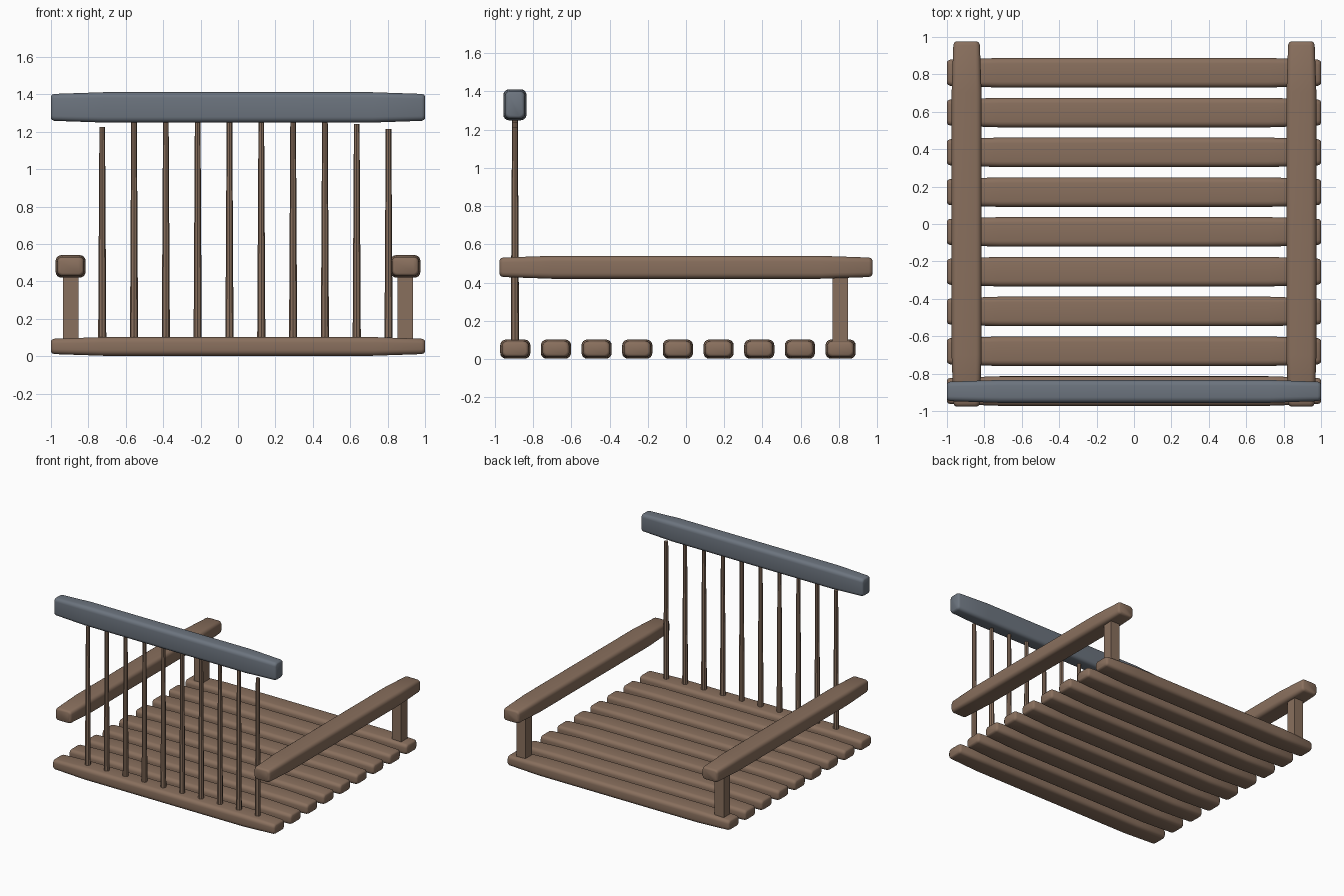
import bpy, bmesh, math
from mathutils import Matrix, Vector

cube = bpy.data.objects.get("Cube")
if cube:
    bpy.data.objects.remove(cube, do_unlink=True)


def material(name, rgb):
    m = bpy.data.materials.new(name)
    m.use_nodes = True
    m.diffuse_color = (*rgb, 1)
    m.node_tree.nodes["Principled BSDF"].inputs["Base Color"].default_value = (*rgb, 1)
    return m


BROWN = material("brown wood", (0.25, 0.16, 0.11))
GREY = material("blue grey paint", (0.15, 0.175, 0.21))


def finish(name, bm, mat, loc, turn=0):
    bmesh.ops.recalc_face_normals(bm, faces=bm.faces)
    bm.transform(Matrix.Translation(loc) @ Matrix.Rotation(turn, 4, 'Z'))
    mesh = bpy.data.meshes.new(name)
    bm.to_mesh(mesh)
    bm.free()
    mesh.materials.append(mat)
    ob = bpy.data.objects.new(name, mesh)
    bpy.context.collection.objects.link(ob)
    bpy.ops.object.select_all(action='DESELECT')
    bpy.context.view_layer.objects.active = ob
    ob.select_set(True)
    bpy.ops.object.shade_smooth_by_angle(angle=math.radians(40))
    return ob


def ring(bm, x, w, h, r):
    """Rounded rectangle across the x axis."""
    verts = []
    for corner, (sy, sz) in enumerate([(1, 1), (-1, 1), (-1, -1), (1, -1)]):
        for step in range(5):
            a = math.pi / 2 * (corner + step / 4)
            verts.append(bm.verts.new((x, sy * (w / 2 - r) + r * math.cos(a),
                                       sz * (h / 2 - r) + r * math.sin(a))))
    return verts


def beam(name, length, w, h, mat, loc, turn=0):
    """Soft-edged timber along x, tapering slightly to its ends."""
    bm = bmesh.new()
    half = length / 2
    ends = [(half, 0.022), (half - 0.005, 0.014), (half - 0.018, 0.009), (half * 0.72, 0)]
    stations = [(-x, i) for x, i in ends] + ends[::-1]
    rings = [ring(bm, x, w - 2 * i, h - 2 * i, 0.03 - i / 2) for x, i in stations]
    for a, b in zip(rings, rings[1:]):
        for k in range(len(a)):
            n = (k + 1) % len(a)
            bm.faces.new((a[k], a[n], b[n], b[k]))
    bm.faces.new(rings[0])
    bm.faces.new(rings[-1])
    return finish(name, bm, mat, Vector(loc), turn)


# Floor slats
for i in range(9):
    beam(f"floor_slat_{i + 1}", 2, 0.158, 0.1, BROWN, (0, -0.893 + i * 0.2127, 0.052))

# Arm rails and their posts
for side, s in (("left", 1), ("right", -1)):
    beam(f"{side}_arm_rail", 1.95, 0.16, 0.12, BROWN, (s * 0.895, 0, 0.48), math.pi / 2)
    bm = bmesh.new()
    bmesh.ops.create_cube(bm, size=1)
    bmesh.ops.scale(bm, vec=(0.083, 0.083, 0.38), verts=bm.verts)
    finish(f"{side}_arm_post", bm, BROWN, Vector((s * 0.893, 0.807, 0.26)))

# Back spindles, the outer ones a little shorter
for i in range(10):
    top = {0: 1.225, 8: 1.24, 9: 1.215}.get(i, 1.27)
    bm = bmesh.new()
    bmesh.ops.create_cone(bm, cap_ends=True, segments=8, radius1=0.022,
                          radius2=0.015, depth=top - 0.06)
    finish(f"back_spindle_{i + 1}", bm, BROWN,
           Vector((-0.726 + i * 0.1701, -0.895, (top + 0.06) / 2)))

# Top rail of the back
beam("top_rail", 2, 0.122, 0.162, GREY, (0, -0.895, 1.33))
